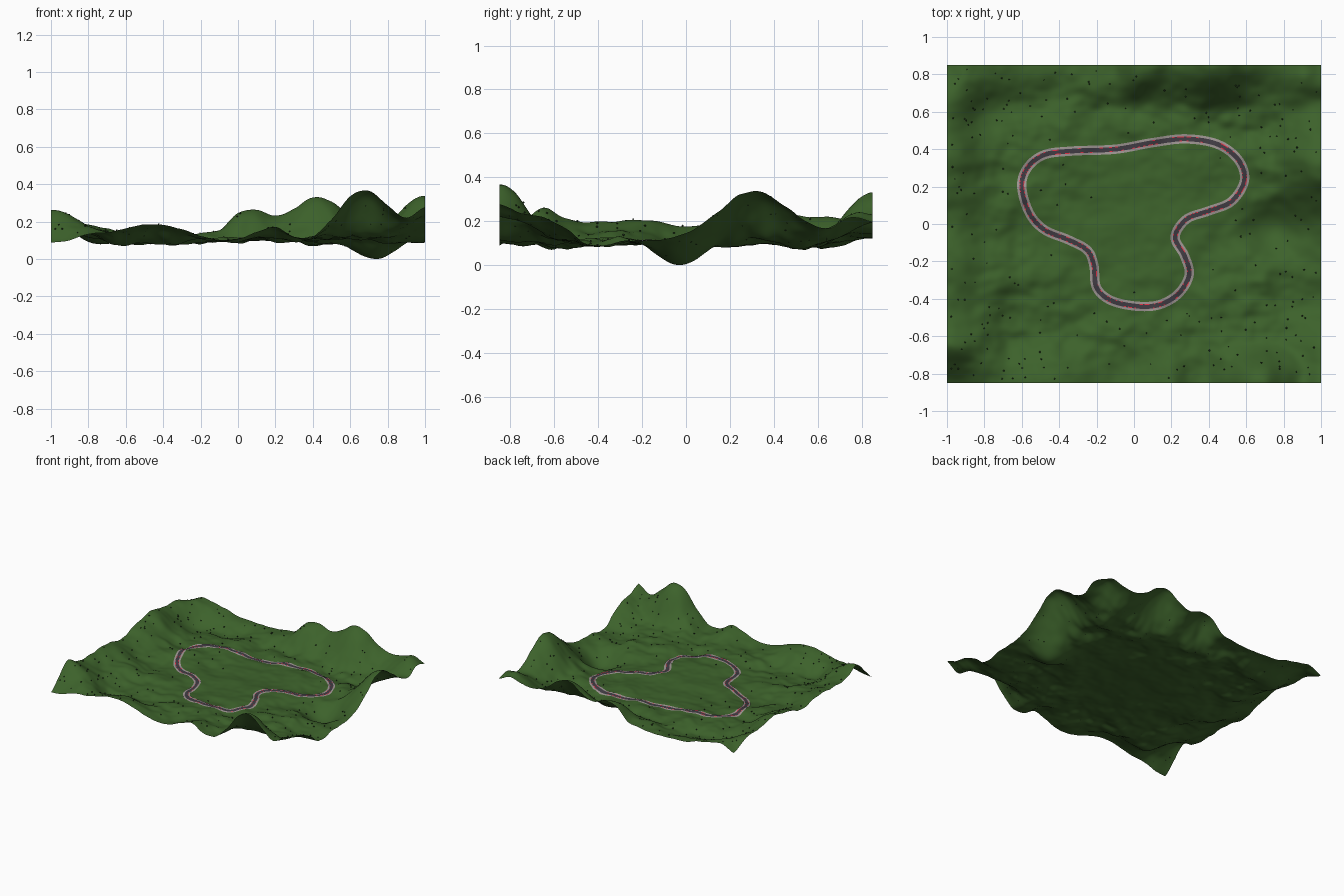
import bpy, bmesh, math, random
from mathutils import Vector, Matrix, noise

random.seed(7)
cube = bpy.data.objects.get("Cube")
if cube:
    bpy.data.objects.remove(cube, do_unlink=True)

HALF_X, HALF_Y = 1.0, 0.85
BASE = 0.102

# Rim heights in hundredths, evenly spaced along each side of the land
FRONT = [9, 10, 13, 14, 17, 19, 18, 15, 12, 10, 10, 14, 17, 12, 12, 22, 34, 36, 28, 22, 27]
BACK = [16, 20, 18, 16, 13, 13, 13, 13, 14, 15, 24, 26, 23, 26, 32, 31, 24, 20, 20, 22, 19]
RIGHT = [27, 24, 22, 17, 9, 9, 11, 12, 13, 17, 24, 32, 33, 27, 20, 17, 21, 19]
LEFT = [9, 17, 26, 22, 20, 20, 21, 20, 17, 18, 21, 23, 25, 24, 23, 22, 19, 16]

# Hollows: x, y, share of the height removed
HOLLOWS = [(.74, -.03, 1), (-.77, .58, .5)]

# Centre line of the circuit
PATH = [(-.6, .2), (-.57, .3), (-.48, .37), (-.33, .39), (-.1, .4), (.1, .435), (.28, .455),
        (.45, .425), (.56, .34), (.59, .23), (.52, .12), (.4, .07), (.28, .025), (.22, -.07),
        (.27, -.17), (.295, -.27), (.24, -.37), (.14, -.43), (.02, -.44), (-.12, -.41),
        (-.2, -.34), (-.215, -.22), (-.25, -.14), (-.35, -.085), (-.48, -.03), (-.56, .06)]


def material(name, r, g, b):
    mat = bpy.data.materials.new(name)
    mat.use_nodes = True
    mat.diffuse_color = (r, g, b, 1)
    bsdf = next(n for n in mat.node_tree.nodes if n.type == 'BSDF_PRINCIPLED')
    bsdf.inputs["Base Color"].default_value = (r, g, b, 1)
    bsdf.inputs["Roughness"].default_value = 0.9
    return mat


grass = material("grass green", .046, .122, .024)
leaf = material("dark leaf", .018, .04, .014)
asphalt = material("asphalt", .05, .043, .055)
concrete = material("pale verge", .33, .29, .28)
red = material("kerb red", .75, .03, .06)


def catmull(a, b, c, d, t):
    return (b * 2 + (c - a) * t + (a * 2 - b * 5 + c * 4 - d) * t ** 2
            + (b * 3 - a - c * 3 + d) * t ** 3) * 0.5


def rim(values, t):
    """Rise of a rim above the base, t running from 0 to 1."""
    last = len(values) - 1
    f = min(max(t, 0), 1) * last
    i = min(int(f), last - 1)
    a, b, c, d = (values[min(max(k, 0), last)] for k in range(i - 1, i + 3))
    return catmull(a, b, c, d, f - i) / 100 - BASE


def smooth(t):
    t = min(max(t, 0), 1)
    return t * t * (3 - 2 * t)


def height(x, y):
    """Ground height: rim hills fading inward, rolling ground and hollows."""
    s, t = (x + HALF_X) / (2 * HALF_X), (y + HALF_Y) / (2 * HALF_Y)
    wl, wr, wf, wb = (smooth(1 - d / reach) for d, reach in
                      ((HALF_X + x, .38), (HALF_X - x, .3), (HALF_Y + y, .27), (HALF_Y - y, .27)))
    z = wl * rim(LEFT, t) + wr * rim(RIGHT, t) + wf * rim(FRONT, s) + wb * rim(BACK, s)
    for wx, side in ((wl, LEFT), (wr, RIGHT)):
        z -= wx * wf * rim(side, 0) + wx * wb * rim(side, 1)
    rough = 0.35 + 0.65 * smooth(math.hypot(x / 0.9, y / 0.75) - 0.25)
    rolls = (0.05 * noise.noise(Vector((x * 4, y * 5, 1.3)))
             + 0.028 * noise.noise(Vector((x * 8, y * 10, 4.7)))
             + 0.01 * noise.noise(Vector((x * 17, y * 20, 8.2))))
    inner = 1 - 0.7 * max(wl, wr, wf, wb)
    z = max(BASE + z + rolls * rough * inner, 0.06)
    for hx, hy, share in HOLLOWS:
        z *= 1 - share * math.exp(-((x - hx) ** 2 + (y - hy) ** 2) / 0.021)
    return z


def finish(name, bm, mat):
    mesh = bpy.data.meshes.new(name)
    bm.normal_update()
    for f in bm.faces:
        f.smooth = True
    bm.to_mesh(mesh)
    bm.free()
    mesh.materials.append(mat)
    obj = bpy.data.objects.new(name, mesh)
    bpy.context.collection.objects.link(obj)


# Terrain sheet
bm = bmesh.new()
bmesh.ops.create_grid(bm, x_segments=160, y_segments=136, size=1,
                      matrix=Matrix.Diagonal((HALF_X, HALF_Y, 1, 1)))
for v in bm.verts:
    v.co.z = height(v.co.x, v.co.y)
finish("terrain", bm, grass)

# Sampled circuit with sideways directions
STEPS = 14
points = [Vector(p) for p in PATH]
count = len(points)
line = [catmull(*(points[(i + k) % count] for k in (-1, 0, 1, 2)), j / STEPS)
        for i in range(count) for j in range(STEPS)]
total = len(line)
sides = []
for i in range(total):
    along = (line[(i + 1) % total] - line[i - 1]).normalized()
    sides.append(Vector((-along.y, along.x)))


def ribbon(name, inner, outer, lift, mat, keep=lambda i: True):
    """Strip laid over the ground between two sideways offsets."""
    bm = bmesh.new()
    cuts = 3
    rows = []
    for p, n in zip(line, sides):
        row = []
        for k in range(cuts):
            q = p + n * (inner + (outer - inner) * k / (cuts - 1))
            row.append(bm.verts.new((q.x, q.y, height(q.x, q.y) + lift)))
        rows.append(row)
    for i in range(total):
        if keep(i):
            a, b = rows[i], rows[(i + 1) % total]
            for k in range(cuts - 1):
                bm.faces.new((a[k], b[k], b[k + 1], a[k + 1]))
    bm.normal_update()
    for f in bm.faces:
        if f.normal.z < 0:
            f.normal_flip()
    loose = [v for v in bm.verts if not v.link_faces]
    bmesh.ops.delete(bm, geom=loose, context='VERTS')
    finish(name, bm, mat)


# Road, verges and kerb blocks
ribbon("road", -.0125, .0125, .004, asphalt)
for label, s in (("left", 1), ("right", -1)):
    ribbon(label + "_verge", s * .0125, s * .025, .004, concrete)
    ribbon(label + "_kerb_blocks", s * .008, s * .013, .006, red,
           lambda i: random.random() < 0.25)

# Scattered round bushes, denser towards the rim
bm = bmesh.new()
planted = 0
while planted < 230:
    x, y = random.uniform(-.98, .98), random.uniform(-.83, .83)
    clear = min((Vector((x, y)) - p).length for p in line) > 0.06
    if clear and random.random() < math.hypot(x / 1.1, y / 0.95) ** 2:
        r = random.uniform(.0035, .0055)
        spot = Matrix.Translation((x, y, height(x, y) + r * 0.7))
        bmesh.ops.create_icosphere(bm, subdivisions=1, radius=r, matrix=spot)
        planted += 1
finish("bushes", bm, leaf)
